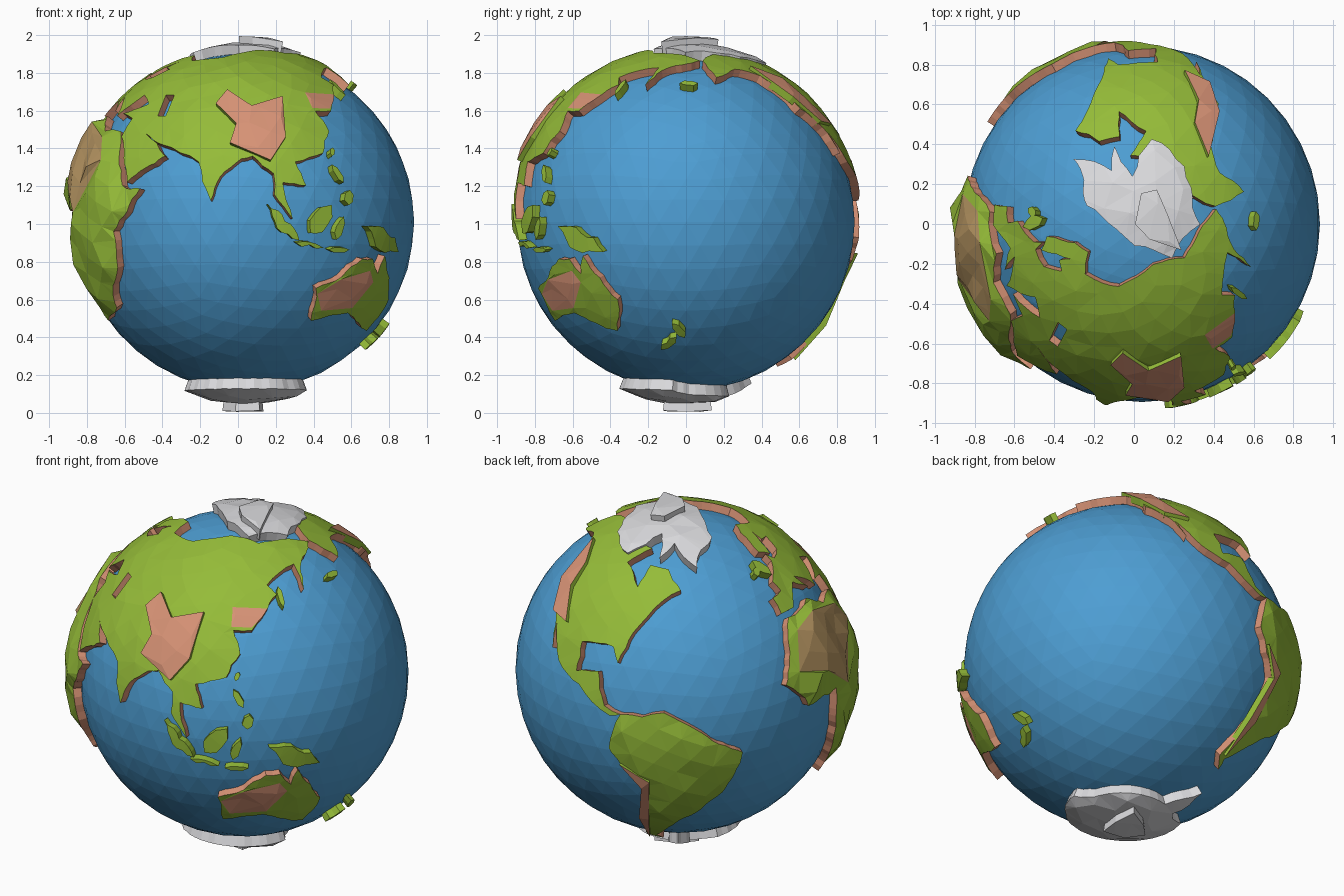
import bpy, bmesh, math, random
from mathutils import Vector
from mathutils.geometry import delaunay_2d_cdt

if "Cube" in bpy.data.objects:
    bpy.data.objects.remove(bpy.data.objects["Cube"])

random.seed(4)
CENTRE = Vector((0.04, 0.0, 1.01))
SEA, LAND, LON0 = 0.893, 0.935, 88.5   # LON0 is the longitude that faces the front


def material(name, rgb):
    m = bpy.data.materials.new(name)
    m.diffuse_color = (*rgb, 1)
    m.use_nodes = True
    m.node_tree.nodes["Principled BSDF"].inputs["Base Color"].default_value = m.diffuse_color
    return m


BLUE = material("ocean blue", (0.075, 0.34, 0.65))
GREEN = material("grass green", (0.30, 0.50, 0.04))
CLAY = material("clay pink", (0.68, 0.29, 0.18))
SAND = material("desert sand", (0.50, 0.32, 0.13))
ICE = material("ice white", (0.70, 0.70, 0.72))


def unit(lon, lat):
    a, b = math.radians(lon - LON0), math.radians(lat)
    return Vector((math.sin(a) * math.cos(b), -math.cos(a) * math.cos(b), math.sin(b)))


def inside(p, poly):
    hit = False
    for a, b in zip(poly, poly[1:] + poly[:1]):
        if (a.y > p.y) != (b.y > p.y) and p.x < (b.x - a.x) * (p.y - a.y) / (b.y - a.y) + a.x:
            hit = not hit
    return hit


def ragged(ring, step=0.07, amount=0.1):
    """Break long coast edges at randomly shifted midpoints."""
    out = []
    for a, b in zip(ring, ring[1:] + ring[:1]):
        out.append(a)
        if (b - a).length > step:
            side = Vector((a.y - b.y, b.x - a.x)) * random.uniform(-amount, amount)
            out.append((a + b) / 2 + side)
    return out if len(out) == len(ring) else ragged(out, step, amount)


# evenly scattered directions that give the land its facets
SCATTER = []
for i in range(800):
    z = 1 - (2 * i + 1) / 800
    s, a = math.sqrt(1 - z * z), i * 2.399963
    SCATTER.append(Vector((s * math.cos(a), s * math.sin(a), z)))


def land(name, outline, top=GREEN, wall=CLAY, radius=LAND, base=SEA - 0.02,
         rise=0.0, rough=0.004, amount=0.1, patch=None, patch_mat=CLAY, hole=None):
    """Fill an outline on the sphere with facets and drop walls from its coast."""
    c = sum((unit(*p) for p in outline), Vector()).normalized()
    e = Vector((0, 0, 1)).cross(c).normalized()
    n = c.cross(e)

    def flat(p):
        d = p - c * p.dot(c)
        t = math.acos(max(-1, min(1, p.dot(c))))
        return Vector((d.dot(e), d.dot(n))).normalized() * t

    def ball(q):
        t, d = q.length, q.normalized()
        return c * math.cos(t) + (e * d.x + n * d.y) * math.sin(t)

    rings = [[flat(unit(*p)) for p in ring] for ring in (outline, patch, hole) if ring]
    if amount:
        rings[0] = ragged(rings[0], amount=amount)
    coast = rings[0]
    lake = rings[-1] if hole else None
    pts, edges = [], []
    for ring in rings:
        k = len(pts)
        pts += ring
        edges += [(k + i, k + (i + 1) % len(ring)) for i in range(len(ring))]
    border = list(pts)
    for p in SCATTER:
        if p.dot(c) > -0.3:
            q = flat(p)
            if inside(q, coast) and min((q - b).length for b in border) > 0.045:
                pts.append(q)
    verts, _, tris, *_ = delaunay_2d_cdt(pts, edges, [], 0, 1e-5)

    bm = bmesh.new()
    vs = [bm.verts.new(ball(q)) for q in verts]
    for t in tris:
        mid = sum((verts[i] for i in t), Vector((0, 0))) / len(t)
        if inside(mid, coast) and not (lake and inside(mid, lake)):
            f = bm.faces.new([vs[i] for i in t])
            f.material_index = 2 if patch and inside(mid, rings[1]) else 0
    bmesh.ops.delete(bm, geom=[v for v in bm.verts if not v.link_faces], context='VERTS')
    rim = [(d.link_loops[0].vert, d.link_loops[0].link_loop_next.vert)
           for d in bm.edges if d.is_boundary]
    low = {}
    for v in list(bm.verts):
        d = v.co.copy()
        if v.is_boundary:
            low[v] = bm.verts.new(CENTRE + d * base)
            v.co = CENTRE + d * radius
        else:
            v.co = CENTRE + d * (radius + rise + random.uniform(-rough, rough))
    for a, b in rim:
        bm.faces.new((b, a, low[a], low[b])).material_index = 1
    me = bpy.data.meshes.new(name)
    bm.to_mesh(me)
    bm.free()
    for m in (top, wall, patch_mat):
        me.materials.append(m)
    bpy.context.collection.objects.link(bpy.data.objects.new(name, me))


def plate(name, outline, radius, top=CLAY, wall=GREEN):
    land(name, outline, top, wall, radius, LAND - 0.02, amount=0)


def island(name, lon, lat, length, width, tilt):
    """A lopsided six-sided island, half sizes in degrees, tilted on the map."""
    ring = []
    for i in range(6):
        a, t = math.radians(60 * i), math.radians(tilt)
        x, y = length * math.cos(a), width * math.sin(a) * random.uniform(0.8, 1.3)
        ring.append((lon + (x * math.cos(t) - y * math.sin(t)) / math.cos(math.radians(lat)),
                     lat + x * math.sin(t) + y * math.cos(t)))
    land(name, ring, wall=GREEN, amount=0.2)


# ocean
bpy.ops.mesh.primitive_ico_sphere_add(subdivisions=4, radius=SEA, location=CENTRE)
ocean = bpy.context.object
ocean.name = "ocean"
ocean.data.materials.append(BLUE)

# Europe and Asia, with the high plateau
land("eurasia", [(-9, 37), (-9, 43), (-2, 44), (-3, 48), (8, 54), (9, 57), (12, 54), (22, 55),
                 (29, 60), (22, 61), (25, 65), (18, 61), (13, 56), (6, 59), (14, 68), (26, 71),
                 (40, 66), (68, 69), (104, 77), (140, 73), (190, 66), (163, 59), (157, 51),
                 (160, 61), (137, 55), (141, 51), (127, 39), (119, 39), (122, 31), (117, 23),
                 (106, 20), (109, 12), (101, 13), (104, 1), (98, 9), (98, 16), (91, 22),
                 (87, 21), (80, 15), (77, 7), (72, 20), (57, 26), (48, 30), (59, 22), (45, 13),
                 (35, 29), (36, 36), (27, 38), (41, 42), (33, 46), (23, 37), (13, 45),
                 (17, 39), (9, 44), (-1, 37)],
     amount=0.07, patch=[(118, 47), (137, 46), (127, 40), (118, 40)],
     hole=[(48, 46), (53, 46), (54, 37), (50, 37)])
plate("high_plateau", [(76, 41), (85, 33), (83, 26), (97, 20), (103, 28), (105, 44),
                       (91, 40), (80, 47)], 0.962)

# Africa with its desert
land("africa", [(-6, 35), (10, 37), (20, 31), (33, 31), (43, 12), (51, 11), (40, -3),
                (40, -15), (32, -29), (19, -34), (12, -17), (9, 4), (-8, 4), (-17, 14),
                (-10, 30)],
     rise=0.03, rough=0.015, patch_mat=SAND,
     patch=[(-6, 30), (5, 33), (25, 28), (31, 20), (16, 3), (2, 13), (-11, 17)])

# the Americas with their western ranges
land("north_america", [(-168, 66), (-156, 71), (-95, 69), (-82, 68), (-94, 60), (-80, 52),
                       (-77, 61), (-64, 60), (-56, 52), (-65, 48), (-76, 36), (-80, 25),
                       (-83, 30), (-97, 29), (-96, 19), (-87, 21), (-83, 10), (-77, 8),
                       (-81, 7), (-94, 15), (-105, 20), (-113, 31), (-110, 23), (-124, 40),
                       (-133, 56), (-148, 60), (-164, 55)], amount=0.07)
plate("north_range", [(-136, 60), (-126, 44), (-117, 34), (-107, 33), (-116, 44), (-119, 53)],
      0.957)
land("south_america", [(-77, 8), (-62, 10), (-51, 4), (-35, -6), (-41, -22), (-57, -37),
                       (-69, -51), (-66, -55), (-74, -51), (-70, -19), (-81, -5)],
     rise=0.01, rough=0.008, amount=0.06)
plate("south_range", [(-77, -10), (-67, -16), (-69, -35), (-72, -50), (-73, -35), (-70, -19)],
      0.955)

# Australia
land("australia", [(114, -22), (131, -12), (136, -12), (140, -17), (142, -11), (153, -26),
                   (149, -38), (131, -31), (115, -34)], amount=0.08,
     patch=[(115, -24), (123, -19), (136, -16), (139, -20), (132, -29), (118, -30)])

# small islands, green to the water
island("sumatra", 101, 0, 8, 1.6, -48)
island("java", 110, -7.5, 5, 0.9, -10)
island("lesser_islands", 121, -9, 4, 0.9, 0)
island("borneo", 114, 1, 6, 3.5, 50)
island("sulawesi", 121, -2, 4, 1.5, 70)
island("new_guinea", 141, -5.5, 10, 2.6, -25)
island("north_philippines", 121.5, 16, 3.5, 1.3, -60)
island("south_philippines", 125, 8, 2.5, 1.8, 80)
island("taiwan", 121, 23.5, 1.6, 0.9, 70)
island("sakhalin", 143, 50, 4, 0.9, 90)
island("aleutians", 180, 52, 3, 1.2, 0)
island("north_new_zealand", 175.5, -38, 3.6, 1.5, -55)
island("south_new_zealand", 170.5, -43.5, 4, 1.4, 45)
island("britain", -2.5, 54, 4, 1.8, 110)
island("ireland", -8, 53.5, 1.8, 1.4, 60)

# north polar ice with its peak
land("arctic_ice", [(-45, 60), (-62, 71), (-72, 64), (-80, 75), (-98, 63), (-112, 65),
                    (-145, 71), (178, 72), (130, 76), (70, 83), (10, 82), (-20, 72)],
     top=ICE, wall=ICE, radius=0.945, rise=0.008, rough=0.005)
plate("arctic_peak", [(-90, 81), (-115, 79), (-160, 82), (145, 76), (115, 85), (0, 88)],
      0.985, ICE, ICE)

# south polar ice: a wavy disc, one long point, and a stepped peak
disc = [(lon, -70 + 2 * math.cos(math.radians(lon - 90)) - 3 * (lon > 170) - 4 * (lon < -20))
        for lon in range(-170, 180, 14)]
disc = [(lon, -64 if abs(lon + 58) < 6 else lat) for lon, lat in disc]
land("antarctica", disc, top=ICE, wall=ICE, radius=0.95, rise=0.015, rough=0.005)
plate("antarctic_peak", [(lon, -83 + 2 * math.sin(lon)) for lon in range(0, 360, 60)],
      1.008, ICE, ICE)
